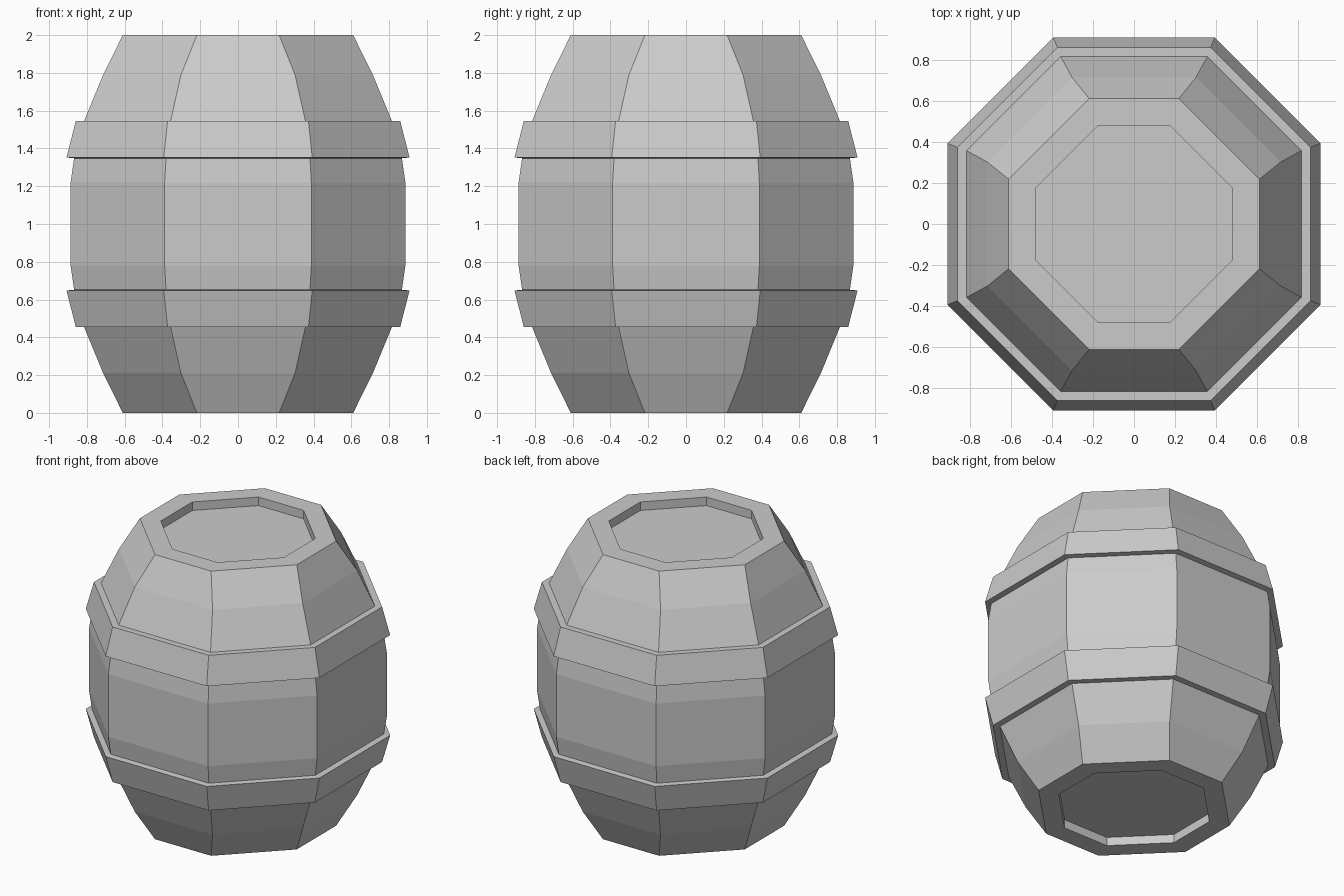
import bpy, bmesh

if "Cube" in bpy.data.objects:
    bpy.data.objects.remove(bpy.data.objects["Cube"])


def octagon(a, b, z):
    # flat-sided octagon: a = distance to side, b = half length of side
    return [(a, -b, z), (a, b, z), (b, a, z), (-b, a, z),
            (-a, b, z), (-a, -b, z), (-b, -a, z), (b, -a, z)]


def loft(name, profile, closed_ends=False):
    bm = bmesh.new()
    rings = [[bm.verts.new(p) for p in octagon(*row)] for row in profile]
    for low, high in zip(rings, rings[1:]):
        for i in range(8):
            j = (i + 1) % 8
            bm.faces.new((low[i], low[j], high[j], high[i]))
    if closed_ends:
        bm.faces.new(rings[0][::-1])
        bm.faces.new(rings[-1])
        bmesh.ops.recalc_face_normals(bm, faces=bm.faces[:])
    mesh = bpy.data.meshes.new(name)
    bm.to_mesh(mesh)
    bm.free()
    obj = bpy.data.objects.new(name, mesh)
    bpy.context.collection.objects.link(obj)
    return obj


def flipped(profile):
    # mirror a profile about mid height, keeping bottom-to-top order
    return [(a, b, 2 - z) for a, b, z in reversed(profile)]


# Staves with recessed lids at both ends
half = [(0.478, 0.175, 0.06), (0.478, 0.175, 0), (0.61, 0.218, 0),
        (0.714, 0.302, 0.21), (0.815, 0.357, 0.455),
        (0.868, 0.381, 0.652), (0.886, 0.388, 0.78)]
loft("barrel_body", half + flipped(half), closed_ends=True)

# Raised hoops
hoop = [(0.815, 0.357, 0.455), (0.859, 0.373, 0.455),
        (0.908, 0.393, 0.648), (0.868, 0.381, 0.652)]
loft("lower_hoop", hoop)
loft("upper_hoop", flipped(hoop))
